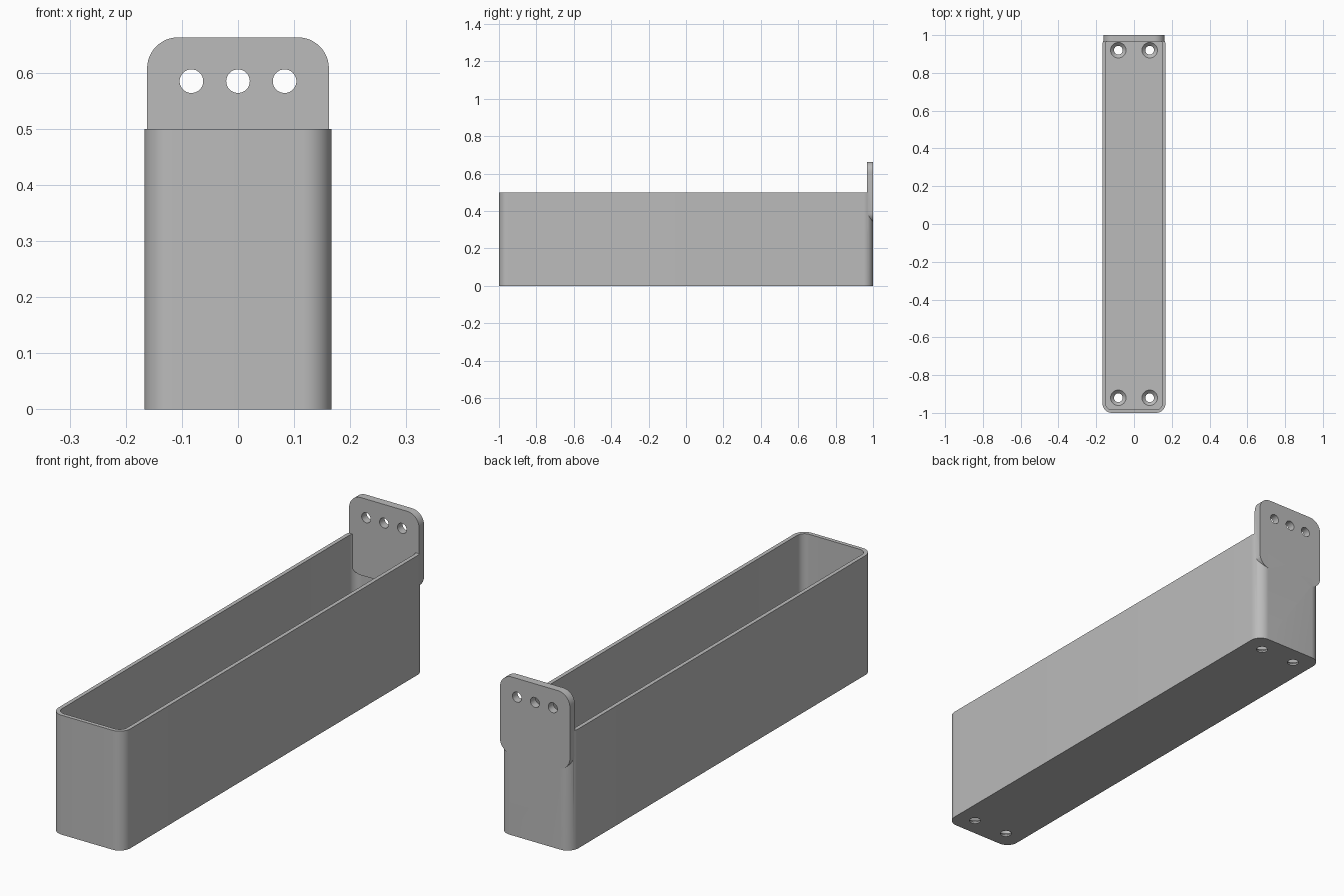
import bpy
import math

if "Cube" in bpy.data.objects:
    bpy.data.objects.remove(bpy.data.objects["Cube"])

grey = bpy.data.materials.new("plain grey")
grey.use_nodes = True
colour = (0.5, 0.5, 0.5, 1)
grey.diffuse_color = colour
grey.node_tree.nodes["Principled BSDF"].inputs["Base Color"].default_value = colour

HALF_W, HEIGHT, WALL, FLOOR = 0.1667, 0.5, 0.0167, 0.025


def rounded_outline(half_x, half_y, radius, steps=12):
    """Corner-rounded rectangle around the origin, anticlockwise."""
    points = []
    for corner, (sx, sy) in enumerate([(1, 1), (-1, 1), (-1, -1), (1, -1)]):
        for i in range(steps + 1):
            a = (corner + i / steps) * math.pi / 2
            points.append((sx * (half_x - radius) + radius * math.cos(a),
                           sy * (half_y - radius) + radius * math.sin(a)))
    return points


def prism(name, outline, bottom, top):
    """Extrude an outline along z."""
    n = len(outline)
    verts = [(x, y, z) for z in (bottom, top) for x, y in outline]
    faces = [list(range(n))[::-1], list(range(n, 2 * n))]
    faces += [(i, (i + 1) % n, n + (i + 1) % n, n + i) for i in range(n)]
    mesh = bpy.data.meshes.new(name)
    mesh.from_pydata(verts, [], faces)
    mesh.materials.append(grey)
    obj = bpy.data.objects.new(name, mesh)
    bpy.context.collection.objects.link(obj)
    return obj


def cone(name, r1, r2, depth, location, rotation=(0, 0, 0)):
    bpy.ops.mesh.primitive_cone_add(vertices=48, radius1=r1, radius2=r2, depth=depth,
                                    location=location, rotation=rotation)
    obj = bpy.context.object
    obj.name = name
    obj.data.materials.append(grey)
    return obj


def combine(target, tool, operation):
    """Apply a boolean and discard the tool."""
    mod = target.modifiers.new("boolean", "BOOLEAN")
    mod.operation, mod.solver, mod.object = operation, "EXACT", tool
    bpy.context.view_layer.objects.active = target
    bpy.ops.object.modifier_apply(modifier=mod.name)
    bpy.data.objects.remove(tool)


# Open trough with rounded upright corners
trough = prism("planter_trough", rounded_outline(HALF_W, 1, 0.05), 0, HEIGHT)
cavity = prism("cavity_cutter", rounded_outline(HALF_W - WALL, 1 - WALL, 0.05 - WALL),
               FLOOR, HEIGHT + 0.1)
combine(trough, cavity, "DIFFERENCE")

# Rounded mounting plate standing in the back wall
plate_low, plate_high = 0.338, 0.663
plate = prism("mounting_plate",
              rounded_outline(0.162, (plate_high - plate_low) / 2, 0.055), 0, 0.0333)
plate.location = (0, 1, (plate_low + plate_high) / 2)
plate.rotation_euler.x = math.pi / 2
bpy.context.view_layer.update()
combine(trough, plate, "UNION")

# Three hanging holes through the plate
for x in (-0.083, 0, 0.083):
    drill = cone("plate_hole_cutter", 0.021, 0.021, 0.2, (x, 1, 0.585), (math.pi / 2, 0, 0))
    combine(trough, drill, "DIFFERENCE")

# Countersunk drain holes in the floor corners
for x in (-0.083, 0.083):
    for y in (-0.92, 0.92):
        drill = cone("drain_cutter", 0.023, 0.023, 0.2, (x, y, 0))
        combine(trough, drill, "DIFFERENCE")
        sink = cone("countersink_cutter", 0.021, 0.043, 0.022, (x, y, FLOOR - 0.009))
        combine(trough, sink, "DIFFERENCE")

bpy.ops.object.select_all(action="DESELECT")
trough.select_set(True)
bpy.context.view_layer.objects.active = trough
bpy.ops.object.shade_smooth_by_angle(angle=math.radians(30))
